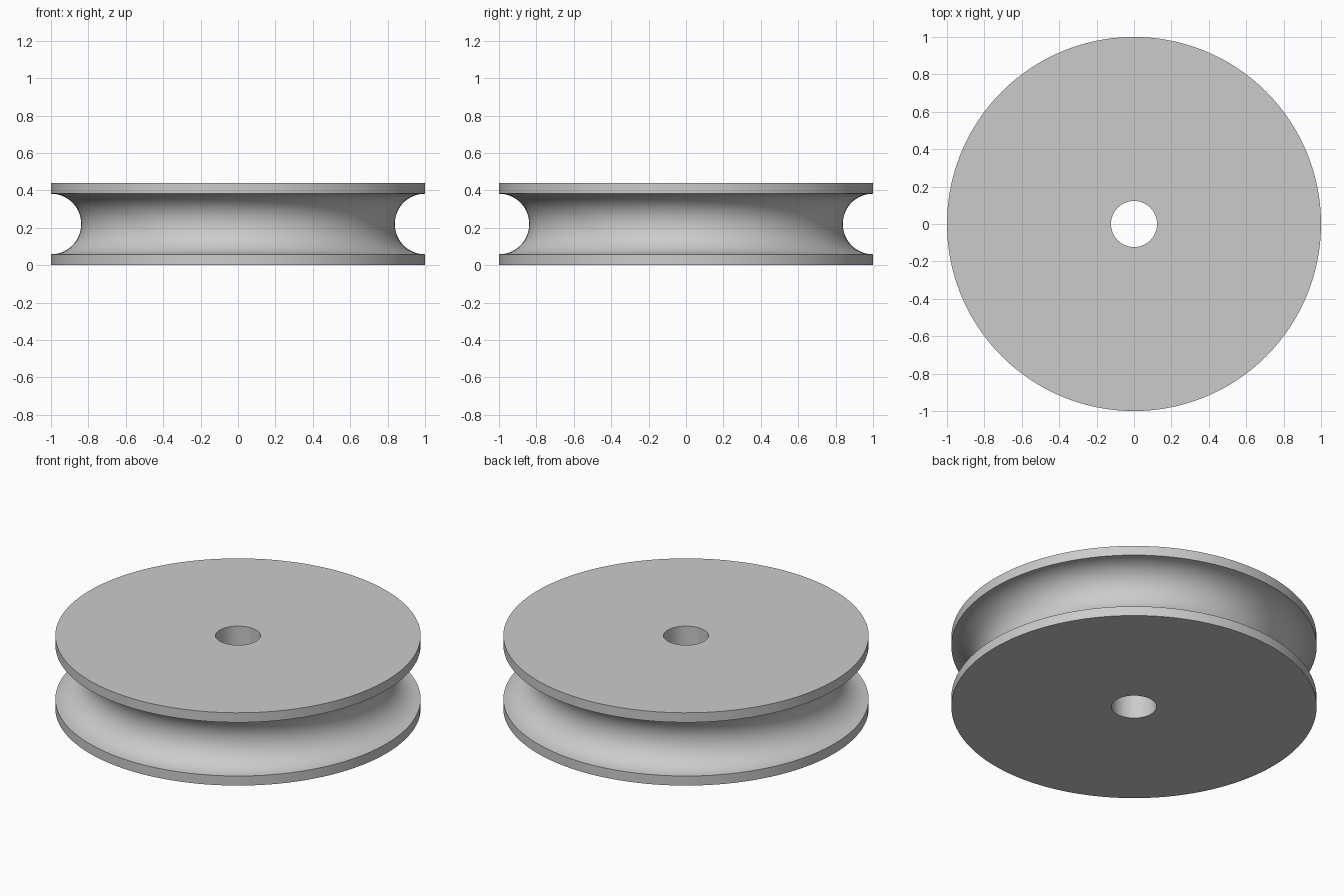
import bpy, bmesh, math

if "Cube" in bpy.data.objects:
    bpy.data.objects.remove(bpy.data.objects["Cube"])

OUTER, BORE, HEIGHT = 1.0, 0.123, 0.44   # wheel radius, axle hole radius, thickness
GROOVE = 0.162                           # radius of the half-round groove
SEGMENTS, ARC_STEPS = 128, 24

grey = bpy.data.materials.new("light_grey")
grey.diffuse_color = (0.6, 0.6, 0.6, 1)
grey.use_nodes = True
grey.node_tree.nodes["Principled BSDF"].inputs["Base Color"].default_value = grey.diffuse_color

# Cross-section: bore, lower face, lower rim, half-round groove, upper rim, upper face
profile = [(BORE, 0), (OUTER, 0)]
for i in range(ARC_STEPS + 1):
    a = -math.pi / 2 + math.pi * i / ARC_STEPS
    profile.append((OUTER - GROOVE * math.cos(a), HEIGHT / 2 + GROOVE * math.sin(a)))
profile += [(OUTER, HEIGHT), (BORE, HEIGHT)]

# Revolve the closed section around z
bm = bmesh.new()
rings = []
for s in range(SEGMENTS):
    t = 2 * math.pi * s / SEGMENTS
    rings.append([bm.verts.new((r * math.cos(t), r * math.sin(t), z)) for r, z in profile])
n = len(profile)
for s in range(SEGMENTS):
    a, b = rings[s], rings[(s + 1) % SEGMENTS]
    for i in range(n):
        j = (i + 1) % n
        bm.faces.new((a[i], b[i], b[j], a[j]))
bmesh.ops.recalc_face_normals(bm, faces=bm.faces)

mesh = bpy.data.meshes.new("pulley_wheel")
bm.to_mesh(mesh)
bm.free()
mesh.materials.append(grey)
wheel = bpy.data.objects.new("pulley_wheel", mesh)
bpy.context.collection.objects.link(wheel)

# Smooth curved surfaces, crisp rim and bore edges
bpy.context.view_layer.objects.active = wheel
wheel.select_set(True)
bpy.ops.object.shade_smooth_by_angle(angle=math.radians(30))
